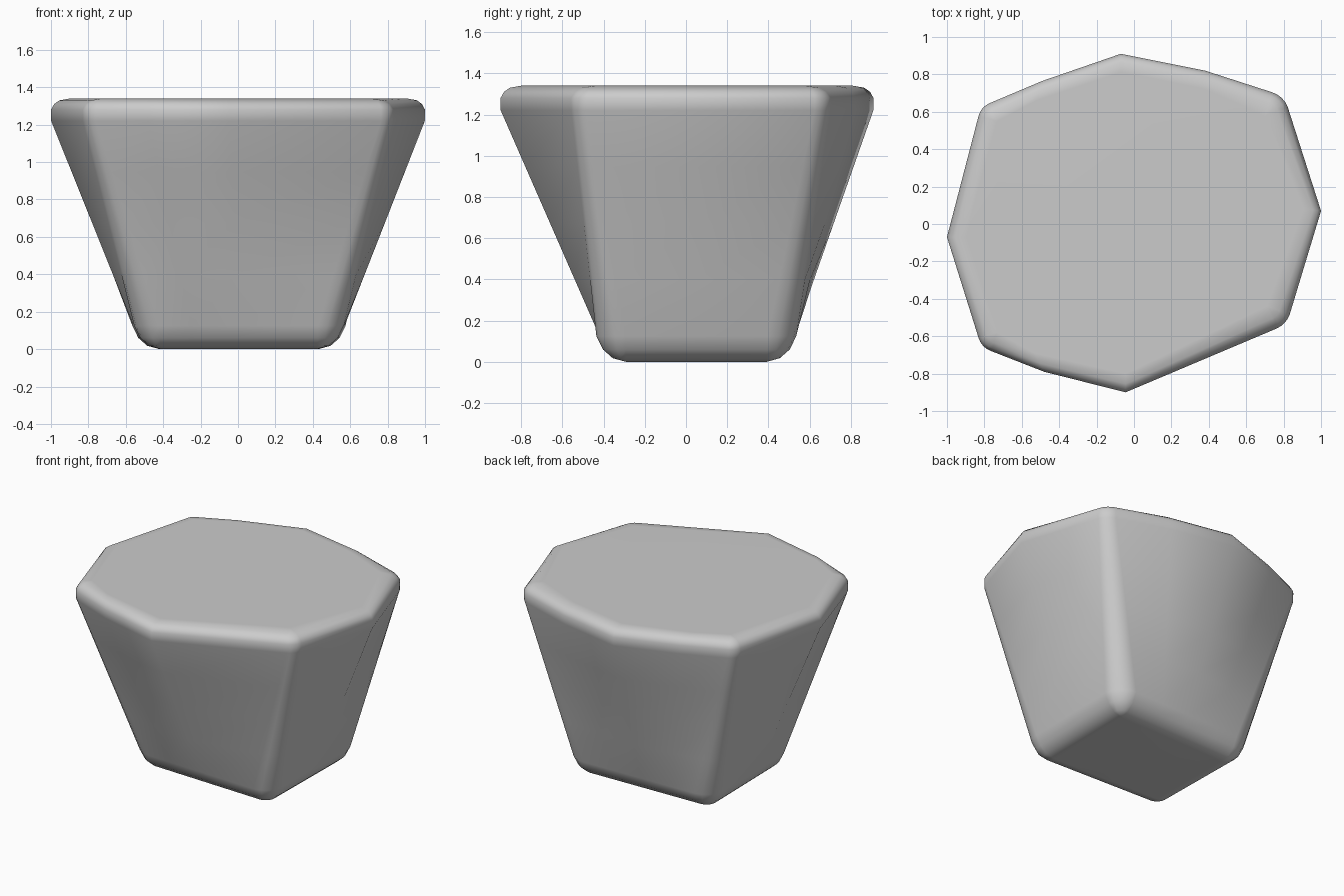
import bpy, bmesh
from math import cos, sin, radians
from mathutils import Vector as V

if "Cube" in bpy.data.objects:
    bpy.data.objects.remove(bpy.data.objects["Cube"])

# Rounded corners, counter-clockwise from front right:
# (top centre, top radius, top arc angles, bottom centre, bottom arc angles)
corners = [
    ((0.71, -0.44), 0.13, (-65, -19), (0.42, -0.29), (-88, -2)),
    ((0.70, 0.58), 0.13, (20, 72), (0.43, 0.39), (2, 90)),
    ((-0.73, 0.55), 0.105, (116, 165), (-0.42, 0.37), (92, 178)),
    ((-0.73, -0.58), 0.105, (197, 252), (-0.41, -0.26), (180, 266)),
]
# Bulging rim points following each corner: (outer point, inset point, place along bottom edge)
mids = [
    [((1.0, 0.07), (0.905, 0.08), 0.5)],
    [((0.38, 0.82), (0.36, 0.725), 0.27), ((-0.07, 0.91), (-0.07, 0.81), 0.52),
     ((-0.49, 0.765), (-0.52, 0.66), 0.8)],
    [((-1.0, -0.07), (-0.90, -0.07), 0.6)],
    [((-0.48, -0.79), (-0.53, -0.69), 0.2), ((-0.045, -0.90), (-0.045, -0.80), 0.5)],
]
R, ARC = 0.145, 4


def polar(c, r, a):
    return V(c) + r * V((cos(radians(a)), sin(radians(a))))


# Columns: top inset, top outer, bottom inset, bottom outer
cols = []
for i, (tc, r, ta, bc, ba) in enumerate(corners):
    for k in range(ARC + 1):
        f = k / ARC
        cols.append((V(tc), polar(tc, r, ta[0] + f * (ta[1] - ta[0])),
                     V(bc), polar(bc, R, ba[0] + f * (ba[1] - ba[0]))))
    nxt = corners[(i + 1) % 4]
    b0, b1 = polar(bc, R, ba[1]), polar(nxt[3], R, nxt[4][0])
    for outer, inner, f in mids[i]:
        cols.append((V(inner), V(outer), V(bc).lerp(V(nxt[3]), f), b0.lerp(b1, f)))

# Rings: bottom rounding, slanted wall, top rounding
bottom = [(0, 0), (0.018, 0.45), (0.06, 0.78), (0.125, 1)]
top = [(1.22, 0.99), (1.28, 1), (1.31, 0.83), (1.33, 0.55), (1.34, 0)]
bm = bmesh.new()
rings = []
for z, w in bottom:
    rings.append([bm.verts.new((*c[2].lerp(c[3], w), z)) for c in cols])
for t in (0.25, 0.5, 0.75):
    z = 0.125 + t * (1.22 - 0.125)
    rings.append([bm.verts.new((*c[3].lerp(c[0].lerp(c[1], 0.99), t), z)) for c in cols])
for z, w in top:
    rings.append([bm.verts.new((*c[0].lerp(c[1], w), z)) for c in cols])
n = len(cols)
for a, b in zip(rings, rings[1:]):
    for i in range(n):
        j = (i + 1) % n
        bm.faces.new((a[i], a[j], b[j], b[i]))
bm.faces.new(rings[0][::-1])
bm.faces.new(rings[-1])
bmesh.ops.remove_doubles(bm, verts=bm.verts, dist=1e-4)
bmesh.ops.recalc_face_normals(bm, faces=bm.faces)

# Tapered body
mesh = bpy.data.meshes.new("tapered_block")
bm.to_mesh(mesh)
bm.free()
obj = bpy.data.objects.new("tapered_block", mesh)
bpy.context.collection.objects.link(obj)
bpy.context.view_layer.objects.active = obj
obj.select_set(True)
bpy.ops.object.shade_smooth_by_angle(angle=radians(50))
wn = obj.modifiers.new("weighted", 'WEIGHTED_NORMAL')
wn.keep_sharp = True
